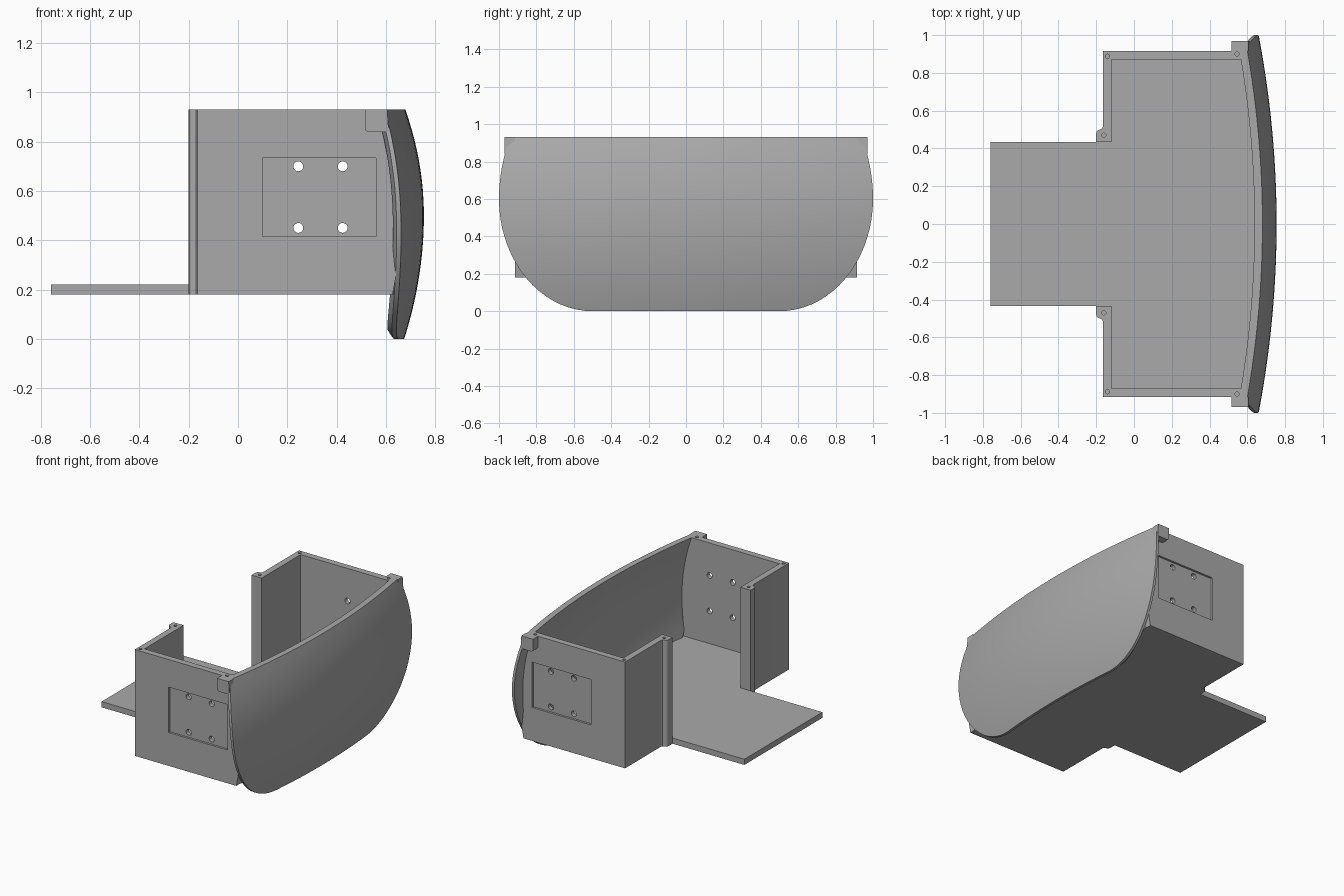
import bpy, bmesh, math
from mathutils import Matrix, Vector

if "Cube" in bpy.data.objects:
    bpy.data.objects.remove(bpy.data.objects["Cube"], do_unlink=True)

grey = bpy.data.materials.new("plain grey")
grey.use_nodes = True
colour = (0.4, 0.4, 0.4, 1)
grey.diffuse_color = colour
grey.node_tree.nodes["Principled BSDF"].inputs["Base Color"].default_value = colour

TOP, BASE, FLOOR = 0.93, 0.18, 0.22


def finish(name, bm):
    bmesh.ops.recalc_face_normals(bm, faces=bm.faces)
    mesh = bpy.data.meshes.new(name)
    bm.to_mesh(mesh)
    bm.free()
    mesh.materials.append(grey)
    obj = bpy.data.objects.new(name, mesh)
    bpy.context.collection.objects.link(obj)
    return obj


def prism(name, points, axis, lo, hi):
    """Extrude a flat outline along y (points are x, z) or z (points are x, y)."""
    place = (lambda a, b, c: (a, c, b)) if axis == "y" else (lambda a, b, c: (a, b, c))
    bm = bmesh.new()
    face = bm.faces.new([bm.verts.new(place(a, b, lo)) for a, b in points])
    moved = bmesh.ops.extrude_face_region(bm, geom=[face])["geom"]
    verts = [v for v in moved if isinstance(v, bmesh.types.BMVert)]
    bmesh.ops.translate(bm, verts=verts, vec=place(0, 0, hi - lo))
    return finish(name, bm)


def rod(centre, radius, depth, axis):
    bm = bmesh.new()
    turn = Matrix.Rotation(math.pi / 2, 4, "X") if axis == "y" else Matrix()
    bmesh.ops.create_cone(bm, cap_ends=True, segments=20, radius1=radius, radius2=radius,
                          depth=depth, matrix=Matrix.Translation(Vector(centre)) @ turn)
    return finish("cutter", bm)


def cut(obj, cutter):
    cutter.hide_render = True
    mod = obj.modifiers.new("cut", "BOOLEAN")
    mod.operation, mod.solver, mod.object = "DIFFERENCE", "EXACT", cutter
    bpy.context.view_layer.objects.active = obj
    bpy.ops.object.modifier_apply(modifier=mod.name)
    bpy.data.objects.remove(cutter, do_unlink=True)


def smooth(obj, angle=30):
    bpy.ops.object.select_all(action="DESELECT")
    obj.select_set(True)
    bpy.context.view_layer.objects.active = obj
    bpy.ops.object.shade_smooth_by_angle(angle=math.radians(angle))


# Bulging outer surface of the curved panel
def panel_x(y, z):
    drop = 0.075 * ((z - 0.5) / 0.43) ** 2 if z > 0.5 else 0.08 * ((0.5 - z) / 0.5) ** 2
    return 0.755 - drop - 0.095 * y * y


def half_width(z):
    if z > 0.6:
        return 1 - 0.06 * ((z - 0.6) / 0.33) ** 2
    return 0.5 + 0.5 * math.sqrt(max(0, 1 - ((0.6 - z) / 0.6) ** 2))


# Curved panel: outer and inner skins joined round the rim
rows = [0.6 * (1 - math.cos(math.pi / 2 * i / 18)) for i in range(19)]
rows += [0.6 + (TOP - 0.6) * i / 8 for i in range(1, 9)]
cols = [-1, -0.975] + [-0.95 + 1.9 * i / 30 for i in range(31)] + [0.975, 1]
bm = bmesh.new()
outer, inner = [], []
for z in rows:
    out_row, in_row = [], []
    for t in cols:
        y = t * half_width(z)
        x = panel_x(y, z)
        thick = 0.018 + 0.024 * min(1, (1 - abs(t)) / 0.05) * min(1, z / 0.04)
        out_row.append(bm.verts.new((x, y, z)))
        in_row.append(bm.verts.new((x - thick, y, z)))
    outer.append(out_row)
    inner.append(in_row)
for skin in (outer, inner):
    for a, b in zip(skin, skin[1:]):
        for i in range(len(cols) - 1):
            bm.faces.new((a[i], a[i + 1], b[i + 1], b[i]))


def border(skin):
    return (skin[0] + [r[-1] for r in skin[1:-1]] + skin[-1][::-1]
            + [r[0] for r in skin[-2:0:-1]])


o, n = border(outer), border(inner)
for i in range(len(o)):
    bm.faces.new((o[i - 1], o[i], n[i], n[i - 1]))
smooth(finish("curved_panel", bm))

# Floor with the rear tongue, its far edge following the panel
edge = [0.87 - 1.74 * i / 24 for i in range(25)]
floor = [(-0.76, -0.435), (-0.76, 0.435), (-0.12, 0.435), (-0.12, 0.87)]
floor += [(panel_x(y, BASE) - 0.02, y) for y in edge]
floor += [(-0.12, -0.87), (-0.12, -0.435)]
prism("floor", floor, "z", BASE, FLOOR)

for side, s in (("left", -1), ("right", 1)):
    label = "right" if s < 0 else "left"

    # Side wall, ending inside the curved panel
    heights = [BASE + (TOP - BASE) * i / 12 for i in range(13)]
    outline = [(-0.165, TOP), (-0.165, BASE)]
    outline += [(panel_x(0.915, z) - 0.015, z) for z in heights]
    wall = prism(label + "_side_wall", outline, "y", s * 0.87, s * 0.915)

    # Shallow plate recess with four through holes
    plate = [(0.10, 0.415), (0.56, 0.415), (0.56, 0.735), (0.10, 0.735)]
    cut(wall, prism("cutter", plate, "y", s * 0.9, s * 0.95))
    for x in (0.245, 0.425):
        for z in (0.45, 0.70):
            cut(wall, rod((x, s * 0.89, z), 0.02, 0.2, "y"))
    for x, y in ((-0.14, 0.888), (0.545, 0.9)):
        cut(wall, rod((x, s * y, TOP), 0.011, 0.16, "z"))
    smooth(wall)

    # Rear wall with a rounded screw post at its inner end
    plan = [(-0.12, 0.87), (-0.165, 0.87), (-0.165, 0.515), (-0.17, 0.505), (-0.18, 0.5),
            (-0.19, 0.497), (-0.198, 0.488), (-0.2, 0.478), (-0.2, 0.435), (-0.12, 0.435)]
    rear = prism(label + "_rear_wall", [(x, s * y) for x, y in plan], "z", BASE, TOP)
    cut(rear, rod((-0.16, s * 0.47, TOP), 0.011, 0.16, "z"))
    smooth(rear)

    # Corner tab beside the panel
    tab = [(0.515, TOP), (0.515, 0.855), (0.519, 0.845), (0.53, 0.84), (0.612, 0.84),
           (0.606, TOP)]
    smooth(prism(label + "_corner_tab", tab, "y", s * 0.915, s * 0.97))
